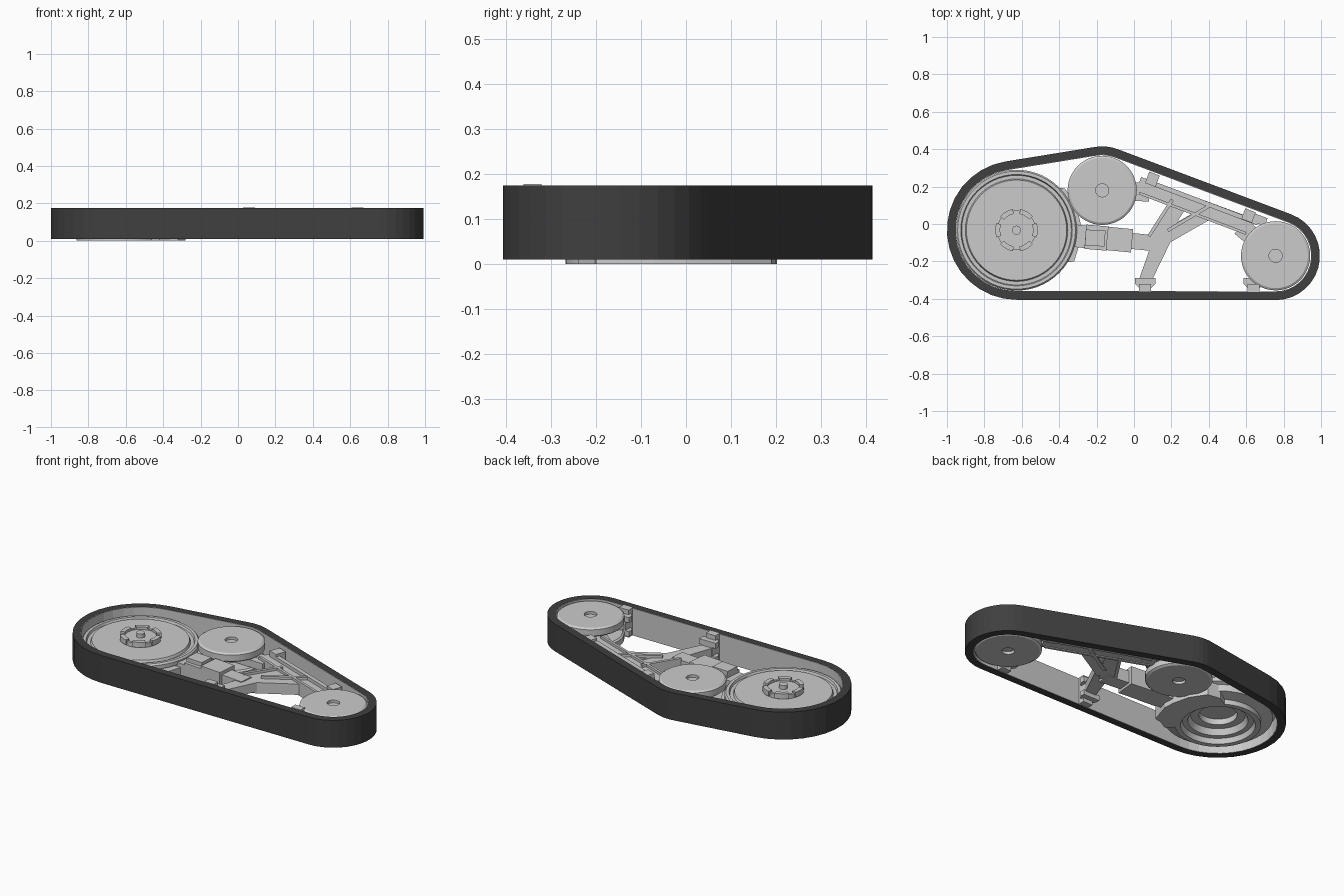
import bpy, bmesh, math
from mathutils import Vector

if "Cube" in bpy.data.objects:
    bpy.data.objects.remove(bpy.data.objects["Cube"])

BIG, TOP, END = (-0.628, -0.033), (-0.17, 0.18), (0.757, -0.17)

dark = bpy.data.materials.new("rubber")
dark.diffuse_color = (0.05, 0.05, 0.05, 1)
dark.use_nodes = True
dark.node_tree.nodes["Principled BSDF"].inputs["Base Color"].default_value = dark.diffuse_color


def finish(name, bm, mat=None, smooth=False):
    bmesh.ops.remove_doubles(bm, verts=bm.verts, dist=1e-5)
    bmesh.ops.recalc_face_normals(bm, faces=bm.faces)
    me = bpy.data.meshes.new(name)
    bm.to_mesh(me)
    bm.free()
    ob = bpy.data.objects.new(name, me)
    bpy.context.collection.objects.link(ob)
    if mat:
        me.materials.append(mat)
    if smooth:
        bpy.ops.object.select_all(action='DESELECT')
        ob.select_set(True)
        bpy.context.view_layer.objects.active = ob
        bpy.ops.object.shade_smooth_by_angle(angle=math.radians(25))
    return ob


def prism(name, pts, z0, z1):
    bm = bmesh.new()
    f = bm.faces.new([bm.verts.new((x, y, z0)) for x, y in pts])
    ext = bmesh.ops.extrude_face_region(bm, geom=[f], use_keep_orig=True)
    for v in ext["geom"]:
        if isinstance(v, bmesh.types.BMVert):
            v.co.z = z1
    return finish(name, bm)


def bar(name, p, q, w, z0, z1, w2=None):
    p, q = Vector(p), Vector(q)
    d = (q - p).normalized()
    n = Vector((-d.y, d.x)) / 2
    w2 = w2 or w
    return prism(name, [p - n * w, q - n * w2, q + n * w2, p + n * w], z0, z1)


def lathe(name, c, profile, n=48, smooth=True):
    bm = bmesh.new()
    rings = []
    for r, z in profile:
        if r == 0:
            rings.append([bm.verts.new((c[0], c[1], z))] * n)
        else:
            rings.append([bm.verts.new((c[0] + r * math.cos(2 * math.pi * i / n),
                                        c[1] + r * math.sin(2 * math.pi * i / n), z)) for i in range(n)])
    for a, b in zip(rings, rings[1:]):
        for i in range(n):
            j = (i + 1) % n
            bm.faces.new(list(dict.fromkeys((a[i], a[j], b[j], b[i]))))
    return finish(name, bm, smooth=smooth)


# Belt path: arcs round the three wheels, joined by tangents
def belt_path():
    circles = [(BIG, 0.372), (END, 0.237), (TOP, 0.235)]
    normals = []
    for k in range(3):
        (c0, r0), (c1, r1) = circles[k], circles[(k + 1) % 3]
        d = Vector(c1) - Vector(c0)
        normals.append(math.atan2(d.y, d.x) - math.acos((r0 - r1) / d.length))
    out = []
    for k, (c, r) in enumerate(circles):
        a0 = normals[k - 1]
        span = (normals[k] - a0) % (2 * math.pi)
        steps = max(4, round(span / math.radians(11)))
        out += [(c, r, a0 + span * i / steps) for i in range(steps + 1)]
    return out


def band(name, inset0, inset1, z0, z1, mat=None):
    bm = bmesh.new()
    path = belt_path()
    loops = []
    for ins, z in ((inset0, z0), (inset0, z1), (inset1, z1), (inset1, z0)):
        loops.append([bm.verts.new((c[0] + (r - ins) * math.cos(a), c[1] + (r - ins) * math.sin(a), z))
                      for c, r, a in path])
    m = len(path)
    for k in range(4):
        a, b = loops[k], loops[(k + 1) % 4]
        for i in range(m):
            bm.faces.new((a[i], a[(i + 1) % m], b[(i + 1) % m], b[i]))
    return finish(name, bm, mat)


band("track_belt", 0, 0.044, 0.01, 0.175, dark)
band("track_lining", 0.0435, 0.047, 0.0105, 0.1745)

# Drive wheel: stepped dish on top, hollow underneath
lathe("drive_wheel", BIG, [
    (0, 0.13), (0.268, 0.13), (0.274, 0.115), (0.293, 0.115), (0.298, 0.128), (0.315, 0.128),
    (0.323, 0.118), (0.323, 0.095), (0.300, 0.085), (0.300, 0.045), (0.235, 0.03), (0.235, 0),
    (0.205, 0), (0.195, 0.03), (0.165, 0.03), (0.15, 0.065), (0.105, 0.065), (0.105, 0.10), (0, 0.10)], 56)
lathe("drive_hub", BIG, [(0, 0.128), (0.105, 0.128), (0.105, 0.155), (0.09, 0.155), (0.09, 0.15), (0, 0.15)])
lathe("drive_axle", BIG, [(0, 0.14), (0.024, 0.14), (0.024, 0.174), (0, 0.174)], 16)

# Castellated hub teeth
for t in range(6):
    angles = [math.radians(60 * t + 10 * s - 20) for s in range(5)]
    pts = [(BIG[0] + r * math.cos(a), BIG[1] + r * math.sin(a))
           for r, seq in ((0.114, angles), (0.088, angles[::-1])) for a in seq]
    prism(f"hub_tooth_{t}", pts, 0.135, 0.166)

# Gear housing on the inner side of the drive wheel
arc = [math.radians(a) for a in range(-45, 61, 15)]
inner = [(BIG[0] + 0.225 * math.cos(a), BIG[1] + 0.225 * math.sin(a)) for a in reversed(arc)]
prism("gear_housing", [(-0.42, -0.24), (-0.36, -0.205), (-0.32, -0.2), (-0.28, -0.07), (-0.285, 0.0),
                       (-0.31, 0.1), (-0.37, 0.19), (-0.45, 0.2)] + inner, 0.0, 0.085)

# Idler wheels: two discs on an axle
for name, c in (("upper_idler", TOP), ("end_idler", END)):
    for side, out, back in (("outer", 0.171, 0.118), ("inner", 0.016, 0.066)):
        s = 0.008 if out > back else -0.008
        lathe(f"{name}_{side}_disc", c, [
            (0, out - 2 * s), (0.035, out - 2 * s), (0.035, out), (0.173, out), (0.185, out - s),
            (0.185, back + s), (0.175, back), (0, back)])
    lathe(f"{name}_axle", c, [(0, 0.06), (0.07, 0.06), (0.07, 0.125), (0, 0.125)], 24)

# Sloping main beam, running parallel to the upper belt
u = (Vector(END) - Vector(TOP)).normalized()
n = Vector((-u.y, u.x))
def on_beam(s, o):
    return Vector(TOP) + u * s + n * o
bar("main_beam", on_beam(0.17, 0.095), on_beam(0.82, 0.1), 0.09, 0.05, 0.115)
bar("beam_rib", on_beam(0.2, 0.13), on_beam(0.84, 0.13), 0.025, 0.045, 0.135)
bar("beam_lower_rib", on_beam(0.19, 0.056), on_beam(0.80, 0.056), 0.015, 0.045, 0.13)
bar("upper_idler_arm", TOP, on_beam(0.24, 0.08), 0.1, 0.07, 0.114)
bar("end_idler_arm", on_beam(0.76, 0.08), END, 0.1, 0.07, 0.114)
bar("beam_block_upper", on_beam(0.2, 0.15), on_beam(0.26, 0.15), 0.065, 0.04, 0.15)
bar("beam_block_end", on_beam(0.75, 0.15), on_beam(0.81, 0.15), 0.06, 0.04, 0.15)
bar("beam_block_tip", on_beam(0.81, 0.15), on_beam(0.88, 0.15), 0.045, 0.06, 0.13)

# Suspension arm and branching struts
bar("arm_root", (-0.34, -0.06), (-0.25, -0.07), 0.12, 0.03, 0.11)
bar("arm_body", (-0.26, -0.068), (-0.14, -0.078), 0.13, 0.03, 0.125)
bar("arm_cap", (-0.26, -0.072), (-0.155, -0.078), 0.085, 0.12, 0.15)
bar("arm_sleeve", (-0.145, -0.077), (-0.01, -0.09), 0.125, 0.03, 0.14)
bar("arm_end", (-0.02, -0.09), (0.13, -0.105), 0.085, 0.045, 0.12)
bar("left_strut", (0.11, -0.10), (0.25, 0.12), 0.085, 0.05, 0.115)
bar("left_strut_rib", (0.08, -0.065), (0.205, 0.13), 0.018, 0.045, 0.13)
bar("right_strut", (0.15, -0.08), (0.42, 0.075), 0.075, 0.05, 0.115)
bar("right_strut_rib", (0.18, -0.035), (0.40, 0.095), 0.018, 0.045, 0.13)
bar("guide_leg", (0.16, -0.06), (0.06, -0.3), 0.095, 0.06, 0.115, 0.065)
bar("end_guide_leg", END, (0.64, -0.31), 0.06, 0.07, 0.114)

# Belt guides along the ground run
for name, x in (("middle_guide", 0.06), ("end_guide", 0.64)):
    prism(name + "_block", [(x - 0.055, -0.32), (x - 0.02, -0.355), (x + 0.02, -0.355), (x + 0.055, -0.32),
                            (x + 0.055, -0.29), (x - 0.055, -0.29)], 0.118, 0.15)
    prism(name + "_lower_block", [(x - 0.055, -0.32), (x - 0.02, -0.355), (x + 0.02, -0.355),
                                  (x + 0.055, -0.32), (x + 0.055, -0.29), (x - 0.055, -0.29)], 0.035, 0.066)
    bar(name + "_post", (x - 0.032, -0.325), (x + 0.032, -0.325), 0.07, 0.05, 0.13)
    bar(name + "_lip", (x - 0.032, -0.341), (x + 0.032, -0.341), 0.04, 0.012, 0.178)
